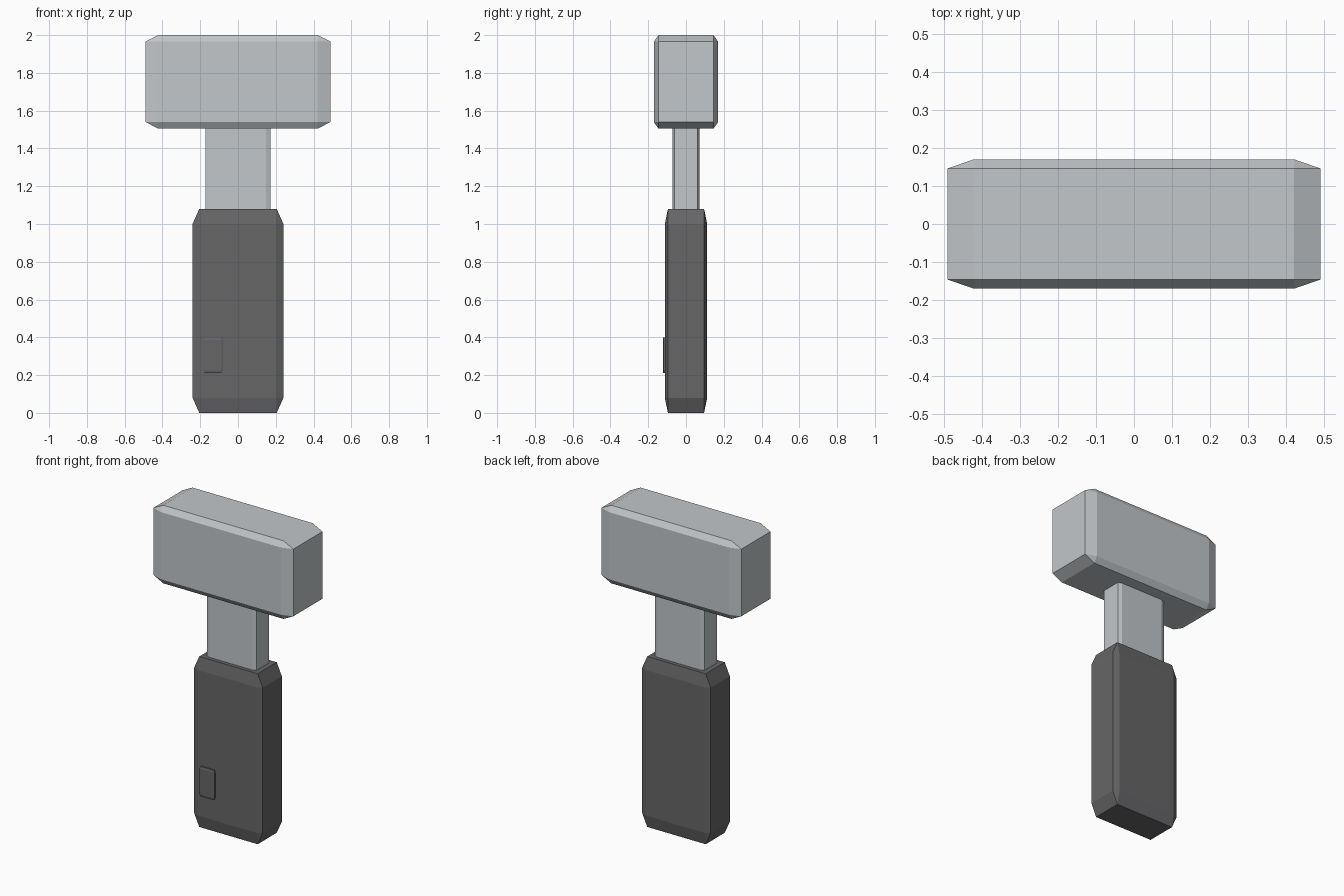
import bpy
import bmesh
from mathutils import Vector

default = bpy.data.objects.get("Cube")
if default:
    bpy.data.objects.remove(default, do_unlink=True)


def make_material(name, rgb):
    mat = bpy.data.materials.new(name)
    mat.use_nodes = True
    colour = (*rgb, 1.0)
    mat.diffuse_color = colour
    bsdf = mat.node_tree.nodes["Principled BSDF"]
    bsdf.inputs["Base Color"].default_value = colour
    bsdf.inputs["Roughness"].default_value = 0.6
    return mat


def chamfered_block(name, low, high, bevel, mat):
    """Unit cube chamfered first, then stretched, so chamfers follow the proportions."""
    low, high = Vector(low), Vector(high)
    bm = bmesh.new()
    bmesh.ops.create_cube(bm, size=1.0)
    bmesh.ops.bevel(bm, geom=bm.edges[:], offset=bevel, segments=1,
                    profile=0.5, affect='EDGES')
    bmesh.ops.scale(bm, vec=high - low, verts=bm.verts[:])
    bmesh.ops.recalc_face_normals(bm, faces=bm.faces[:])
    mesh = bpy.data.meshes.new(name)
    bm.to_mesh(mesh)
    bm.free()
    mesh.materials.append(mat)
    obj = bpy.data.objects.new(name, mesh)
    obj.location = (low + high) / 2
    bpy.context.collection.objects.link(obj)
    return obj


steel = make_material("light steel", (0.54, 0.57, 0.59))
rubber = make_material("dark grip", (0.132, 0.132, 0.137))

# Grip with its small raised button on the front
chamfered_block("grip", (-0.24, -0.112, 0), (0.24, 0.112, 1.08), 0.073, rubber)
chamfered_block("button", (-0.185, -0.123, 0.21), (-0.08, -0.08, 0.4), 0.07, rubber)

# Neck, sunk into the grip and the head
chamfered_block("neck", (-0.173, -0.071, 1.0), (0.173, 0.071, 1.6), 0.07, steel)

# Head
chamfered_block("head", (-0.49, -0.17, 1.505), (0.49, 0.17, 2.0), 0.07, steel)
